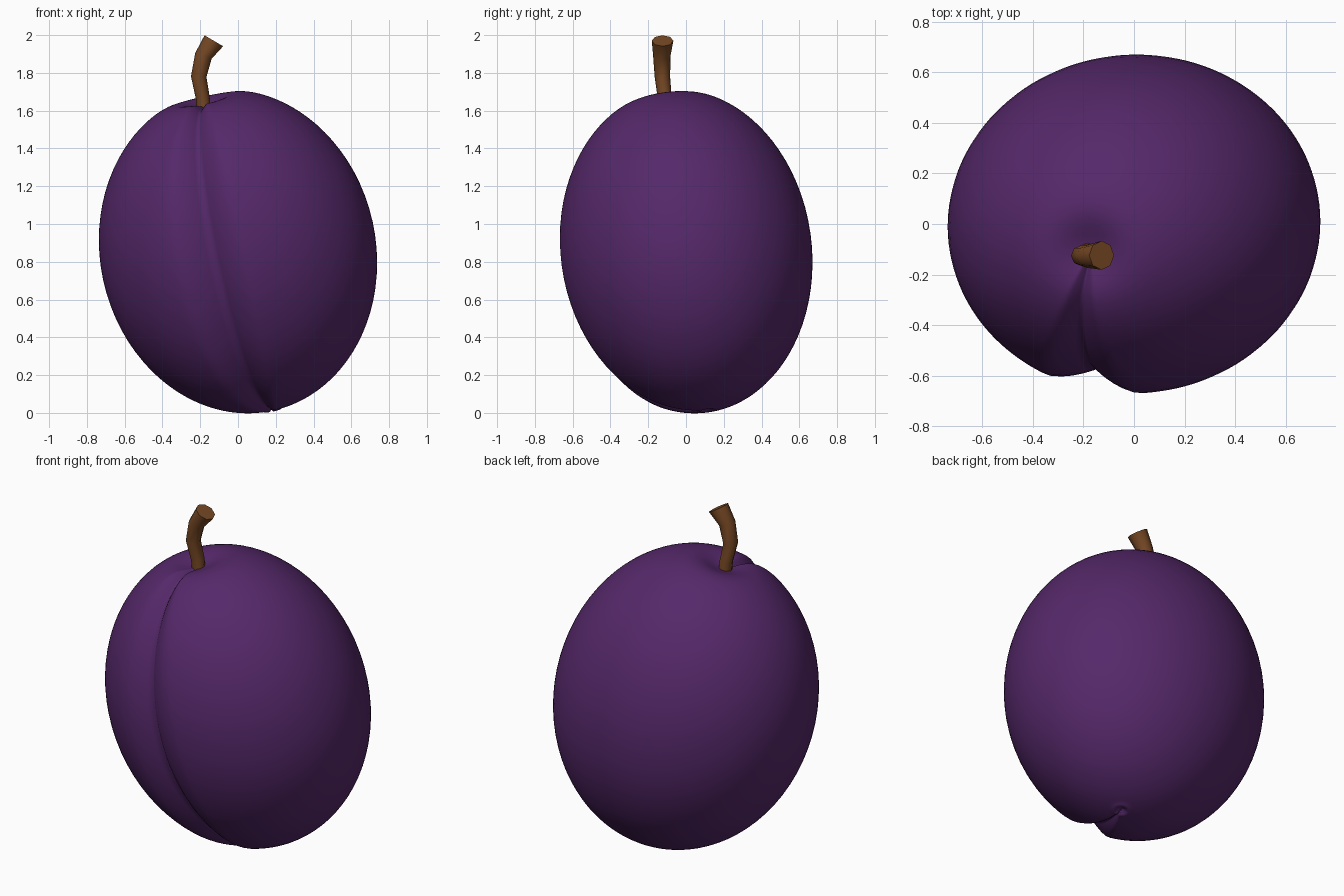
import bpy, bmesh
from math import pi, sin, cos, acos, atan2, exp, radians
from mathutils import Vector

cube = bpy.data.objects.get("Cube")
if cube:
    bpy.data.objects.remove(cube)


def material(name, color):
    mat = bpy.data.materials.new(name)
    mat.use_nodes = True
    mat.diffuse_color = (*color, 1)
    mat.node_tree.nodes["Principled BSDF"].inputs["Base Color"].default_value = (*color, 1)
    return mat


def finish(bm, name, mat, angle):
    bmesh.ops.recalc_face_normals(bm, faces=bm.faces)
    mesh = bpy.data.meshes.new(name)
    bm.to_mesh(mesh)
    bm.free()
    mesh.materials.append(mat)
    obj = bpy.data.objects.new(name, mesh)
    bpy.context.collection.objects.link(obj)
    bpy.ops.object.select_all(action="DESELECT")
    obj.select_set(True)
    bpy.context.view_layer.objects.active = obj
    bpy.ops.object.shade_smooth_by_angle(angle=radians(angle))
    return obj


purple = material("plum_purple", (0.09, 0.021, 0.142))
brown = material("bark_brown", (0.185, 0.066, 0.018))

# Fruit: a tilted ellipsoid with a seam, a stem hollow and a blossom scar
RADII = Vector((0.73, 0.666, 0.866))
CENTRE = Vector((0, 0, 0.855))
TILT = Vector((0, 0, 1)).rotation_difference(Vector((-0.22, -0.135, 1)))
SEAM = radians(-101.25)
SEAM_WIDTH = radians(15)


def fruit_point(co):
    # Crowd the rings towards both poles so the small dents stay round
    t = acos(max(-1, min(1, co.z))) / pi
    polar = pi * (t - 0.9 * sin(2 * pi * t) / (2 * pi))
    around = atan2(co.y, co.x)
    p = Vector((sin(polar) * cos(around), sin(polar) * sin(around), cos(polar))) * RADII
    # Seam down the front
    off = abs((around - SEAM + pi) % (2 * pi) - pi) / SEAM_WIDTH
    if off < 1:
        p *= 1 - 0.135 * (1 - off) ** 1.3 * max(sin(polar), 0) ** 0.8
    # Hollow at the top, ringed scar at the bottom
    r = p.xy.length
    if p.z > 0:
        p.z -= 0.07 * exp(-(r / 0.13) ** 2)
    else:
        p.z += 0.014 * exp(-(r / 0.02) ** 2) - 0.006 * exp(-((r - 0.04) / 0.012) ** 2)
    return CENTRE + TILT @ p


bm = bmesh.new()
bmesh.ops.create_uvsphere(bm, u_segments=128, v_segments=72, radius=1)
for v in bm.verts:
    v.co = fruit_point(v.co)
finish(bm, "fruit", purple, 180)

# Stem: a bent, flaring eight-sided stalk (centre, direction, radius)
SIDES = 8
RINGS = [
    ((-0.18, -0.11, 1.58), (-0.1, 0, 1), 0.038),
    ((-0.187, -0.113, 1.67), (-0.15, -0.05, 1), 0.037),
    ((-0.208, -0.125, 1.78), (0.05, 0, 1), 0.041),
    ((-0.183, -0.128, 1.89), (0.35, 0, 1), 0.046),
    ((-0.128, -0.124, 1.97), (0.5, 0, 0.85), 0.057),
]
bm = bmesh.new()
loops = []
for centre, direction, radius in RINGS:
    turn = Vector((0, 0, 1)).rotation_difference(Vector(direction))
    angles = [2 * pi * i / SIDES for i in range(SIDES)]
    loops.append([bm.verts.new(Vector(centre) + turn @ Vector((cos(a), sin(a), 0)) * radius)
                  for a in angles])
for low, high in zip(loops, loops[1:]):
    for i in range(SIDES):
        j = (i + 1) % SIDES
        bm.faces.new((low[i], low[j], high[j], high[i]))
bm.faces.new(loops[0])
bm.faces.new(loops[-1])
finish(bm, "stem", brown, 50)
